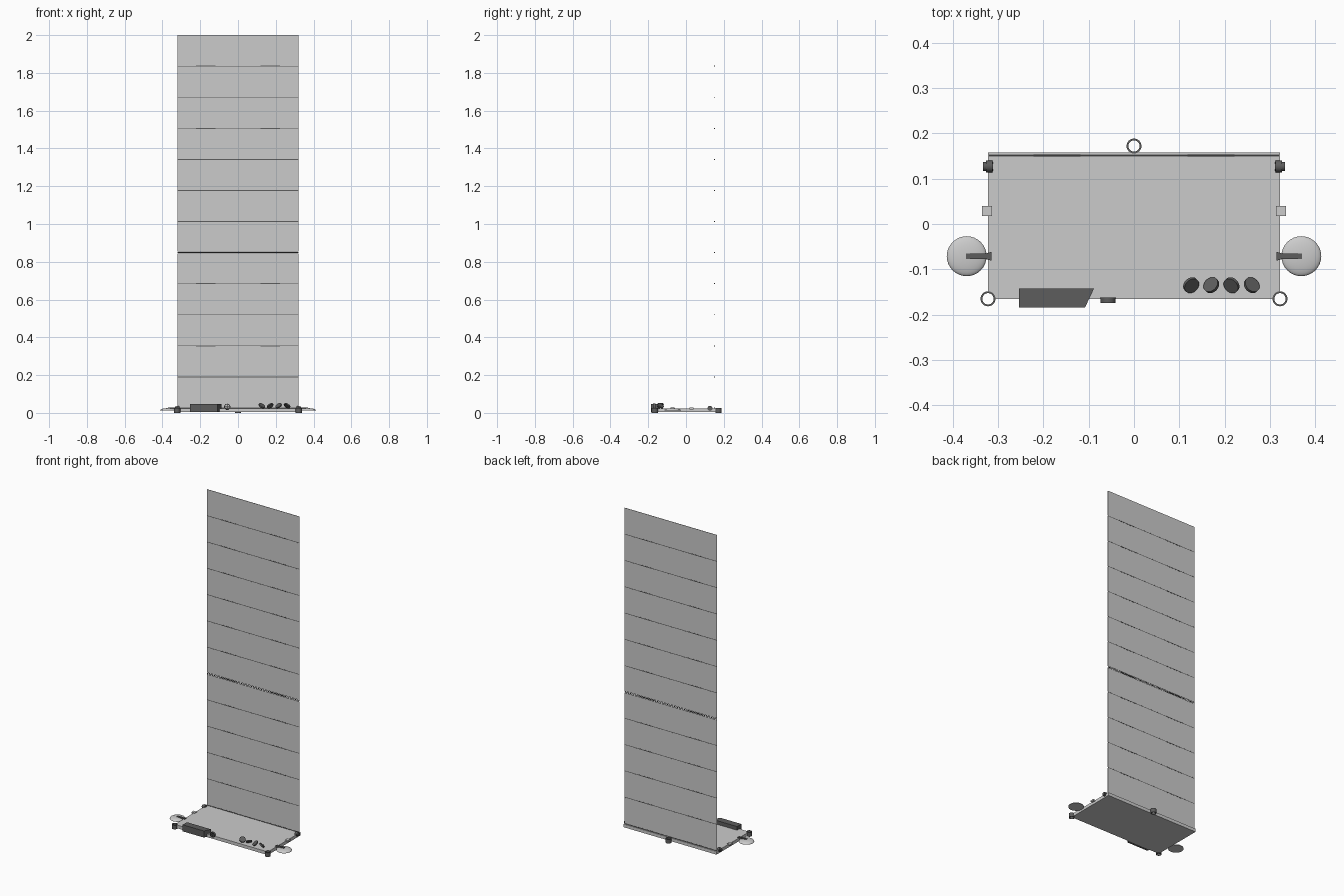
import bpy, bmesh, math
from mathutils import Vector, Matrix

if "Cube" in bpy.data.objects:
    bpy.data.objects.remove(bpy.data.objects["Cube"])


def material(name, v):
    m = bpy.data.materials.new(name)
    m.diffuse_color = (v, v, v, 1)
    m.use_nodes = True
    m.node_tree.nodes["Principled BSDF"].inputs["Base Color"].default_value = m.diffuse_color
    return m


LIGHT = material("light grey", 0.6)
DARK = material("dark grey", 0.11)


def finish(name, bm, mat, smooth=False):
    bmesh.ops.recalc_face_normals(bm, faces=bm.faces)
    me = bpy.data.meshes.new(name)
    bm.to_mesh(me)
    bm.free()
    me.materials.append(mat)
    ob = bpy.data.objects.new(name, me)
    bpy.context.collection.objects.link(ob)
    if smooth:
        bpy.ops.object.select_all(action='DESELECT')
        ob.select_set(True)
        bpy.context.view_layer.objects.active = ob
        bpy.ops.object.shade_smooth_by_angle(angle=math.radians(40))
    return ob


def box(name, x0, x1, y0, y1, z0, z1, mat):
    return prism(name, [(x0, y0), (x1, y0), (x1, y1), (x0, y1)], z0, z1, mat)


def prism(name, pts, z0, z1, mat):
    bm = bmesh.new()
    f = bm.faces.new([bm.verts.new((x, y, z0)) for x, y in pts])
    r = bmesh.ops.extrude_face_region(bm, geom=[f])
    bmesh.ops.translate(bm, vec=(0, 0, z1 - z0),
                        verts=[v for v in r['geom'] if isinstance(v, bmesh.types.BMVert)])
    return finish(name, bm, mat)


def lathe(name, profile, loc, axis, mat, n=24, closed=True):
    """Spin a (radius, height) profile about an axis through loc."""
    bm = bmesh.new()
    vs = [bm.verts.new((r, 0, h)) for r, h in profile]
    es = [bm.edges.new(p) for p in zip(vs, vs[1:])]
    if closed:
        es.append(bm.edges.new((vs[-1], vs[0])))
    bmesh.ops.spin(bm, geom=vs + es, axis=(0, 0, 1), cent=(0, 0, 0),
                   angle=2 * math.pi, steps=n)
    bmesh.ops.remove_doubles(bm, verts=bm.verts, dist=1e-5)
    rot = Vector((0, 0, 1)).rotation_difference(Vector(axis)).to_matrix().to_4x4()
    bm.transform(Matrix.Translation(loc) @ rot)
    return finish(name, bm, mat, True)


def disc(name, r, h, loc, axis, mat):
    return lathe(name, [(0, 0), (r, 0), (r, h), (0, h)], loc, axis, mat, closed=False)


def tube(name, ro, ri, h, loc, axis, mat):
    return lathe(name, [(ri, 0), (ro, 0), (ro, h), (ri, h)], loc, axis, mat)


# flat body with front corners notched around the tie-down rings
W, YF, YB, TOP = 0.322, -0.165, 0.158, 0.024
NR = 0.0135
arc = [(NR * math.cos(a), NR * math.sin(a)) for a in [i * math.pi / 12 for i in range(7)]]
right = [(W - c, YF + s) for c, s in arc]
left = [(-W + c, YF + s) for c, s in reversed(arc)]
prism("body", right + [(W, YB), (-W, YB)] + left, 0.004, TOP, LIGHT)

# tie-down rings
for i, (x, y) in enumerate([(-W, YF), (W, YF), (0, 0.172)]):
    tube(f"tie_down_ring_{i}", 0.0165, 0.0125, 0.026, (x, y, 0), (0, 0, 1), DARK)

# tall solar wing, twelve hinged panels
PY, Z0, N = 0.151, 0.026, 12
P = (2.0 - Z0) / N
for i in range(N):
    lo = Z0 + i * P
    gap = 0.005 if i == 5 else 0.002
    top_gap = 0 if i == N - 1 else (0.005 if i == 4 else 0.002)
    box(f"solar_panel_{i}", -0.32, 0.32, PY - 0.001, PY + 0.001,
        lo + gap, lo + P - top_gap, LIGHT)
    box(f"panel_joint_{i}", -0.32, 0.32, PY - 0.0008, PY + 0.0008,
        lo - 0.002, lo + 0.002, DARK)
    for s in (-1, 1):
        box(f"panel_hinge_{i}_{s}", s * 0.17 - 0.052, s * 0.17 + 0.052,
            PY - 0.0018, PY + 0.0018, lo - 0.0025, lo + 0.0025, DARK)
# wing root rail
box("wing_root_rail", -0.32, 0.32, PY - 0.002, PY + 0.002, TOP - 0.002, Z0, DARK)

# parts mirrored left and right
for s, side in ((-1, "left"), (1, "right")):
    # shallow domed dish
    R, A = 0.044, 0.011
    dome = [(R * math.cos(t), A * math.sin(t)) for t in [k * math.pi / 16 for k in range(9)]]
    dome[-1] = (0, A)
    lathe(f"{side}_dish", [(0, -0.002), (R, -0.002)] + dome,
          (s * 0.369, -0.071, 0.014), (0, 0, 1), LIGHT, 32, False)
    # arm, flared where it meets the body
    prism(f"{side}_dish_arm",
          [(s * 0.370, -0.077), (s * 0.326, -0.077), (s * 0.314, -0.081),
           (s * 0.314, -0.061), (s * 0.326, -0.065), (s * 0.370, -0.065)],
          0.016, 0.028, DARK)
    # side tab
    box(f"{side}_tab", s * 0.324 - 0.011, s * 0.324 + 0.011, 0.018, 0.040, 0.018, 0.028, LIGHT)
    # wing drive: drum with a narrower neck
    disc(f"{side}_drive_drum", 0.013, 0.014, (s * 0.312, 0.127, 0.024), (s, 0, 0), DARK)
    disc(f"{side}_drive_cap", 0.010, 0.022, (s * 0.311, 0.127, 0.024), (s, 0, 0), DARK)

# thruster housing on the front edge, slanted end
prism("front_housing", [(-0.254, -0.184), (-0.108, -0.184), (-0.088, -0.142), (-0.254, -0.142)],
      0.006, 0.047, DARK)

# small spoked wheel beside the housing
wx, wy, wz = -0.057, -0.162, 0.032
tube("wheel_rim", 0.0165, 0.0125, 0.012, (wx, wy, wz), (0, -1, 0), DARK)
box("wheel_spoke_across", wx - 0.014, wx + 0.014, wy - 0.010, wy - 0.002,
    wz - 0.002, wz + 0.002, DARK)
box("wheel_spoke_upright", wx - 0.002, wx + 0.002, wy - 0.010, wy - 0.002,
    wz - 0.014, wz + 0.014, DARK)

# four tilted reaction discs
for i, (dx, dy) in enumerate([(1, -1), (-1, 1), (-1, -1), (1, 1)]):
    n = Vector((dx * 0.5, dy * 0.5, 0.8)).normalized()
    c = Vector((0.126 + i * 0.0445, -0.135, 0.038))
    disc(f"tilted_disc_{i}", 0.018, 0.007, c - n * 0.0035, n, DARK)
